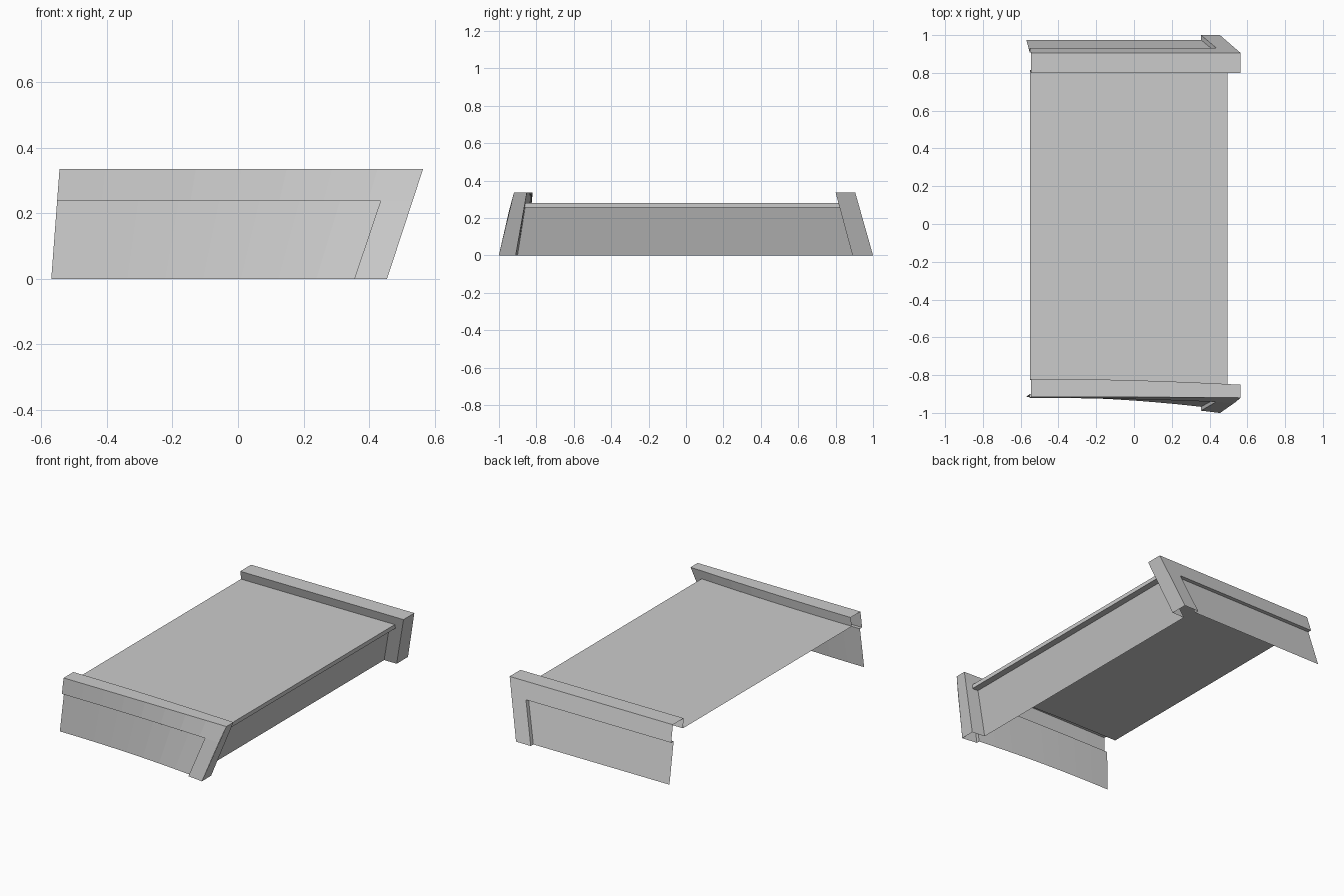
import bpy, bmesh

if "Cube" in bpy.data.objects:
    bpy.data.objects.remove(bpy.data.objects["Cube"])

H, BAR, DECK, LIP = 0.335, 0.237, 0.28, 0.255   # top, bar underside, deck, lip heights
INSET = 0.23                                    # panel recess, share of frame depth
N = 8                                           # divisions along the bowed length


def end_y(side, x, z, d):
    """Depth of an end frame: d = 0 outer face, 1 inner face."""
    k = z / H
    if side > 0:
        outer = 1.0 + (0.905 - 1.0) * k
        inner = 0.89 + (0.80 - 0.89) * k
    else:
        b = max(0, x + 0.55) ** 2               # bow towards the leg
        outer = (-0.935 - 0.065 * b) * (1 - k) + (-0.915 - 0.004 * b) * k
        inner = (-0.85 - 0.06 * b) * (1 - k) + (-0.82 - 0.025 * b) * k
    return outer + (inner - outer) * d


def x_left(z): return -0.57 + 0.075 * z
def x_right(z): return 0.455 + 0.328 * z
def x_leg(z): return 0.355 + 0.337 * z
def x_board(z): return 0.37 + 0.33 * z


def patch(bm, f, n=N):
    """Strip of quads from f(s, t), s along the strip, t across."""
    rows = [[bm.verts.new(f(i / n, t)) for t in (0, 1)] for i in range(n + 1)]
    for a, b in zip(rows, rows[1:]):
        bm.faces.new((a[0], b[0], b[1], a[1]))


def wall(bm, side, xa, xb, za, zb, da, db, n=N):
    """Strip between two rails, each at its own height and depth."""
    def f(s, t):
        z, d = za + (zb - za) * t, da + (db - da) * t
        x = xa(z) + (xb(z) - xa(z)) * s
        return x, end_y(side, x, z, d), z
    patch(bm, f, n)


def jamb(bm, side, xf, za, zb, da, db):
    """Face running through the frame depth along a sloped edge."""
    def f(s, t):
        z = za + (zb - za) * s
        return xf(z), end_y(side, xf(z), z, da + (db - da) * t), z
    patch(bm, f, 1)


def finish(bm, name):
    bmesh.ops.remove_doubles(bm, verts=bm.verts, dist=1e-4)
    bmesh.ops.recalc_face_normals(bm, faces=bm.faces)
    me = bpy.data.meshes.new(name)
    bm.to_mesh(me)
    bm.free()
    bpy.context.collection.objects.link(bpy.data.objects.new(name, me))


for side, label in ((-1, "front"), (1, "back")):
    # frame: top rail plus sloped leg
    bm = bmesh.new()
    wall(bm, side, x_left, x_right, BAR, H, 0, 0)          # rail outer face
    wall(bm, side, x_left, x_right, H, H, 0, 1)            # rail top
    wall(bm, side, x_left, x_right, DECK, H, 1, 1)         # rail inner face
    wall(bm, side, x_left, x_leg, BAR, BAR, 0, INSET)      # rail underside
    wall(bm, side, x_leg, x_right, 0, BAR, 0, 0, 1)        # leg outer face
    wall(bm, side, x_board, x_right, 0, DECK, 1, 1, 1)     # leg inner face
    jamb(bm, side, x_right, 0, H, 0, 1)                    # leg edge
    jamb(bm, side, x_leg, 0, BAR, 0, INSET)                # leg reveal
    finish(bm, label + "_end_frame")

    # recessed panel inside the frame
    bm = bmesh.new()
    wall(bm, side, x_left, x_leg, 0, BAR, INSET, INSET)
    finish(bm, label + "_end_panel")

# deck, lip and sloped long board as one folded sheet between the inner faces
profile = [(-0.55 + 1.045 * i / N, DECK) for i in range(N + 1)]
profile += [(0.495, LIP), (x_board(LIP), LIP), (x_board(0), 0)]
bm = bmesh.new()
rows = [[bm.verts.new((x, end_y(s, x, z, 1), z)) for s in (-1, 1)] for x, z in profile]
for a, b in zip(rows, rows[1:]):
    bm.faces.new((a[0], b[0], b[1], a[1]))
finish(bm, "deck_and_long_board")
